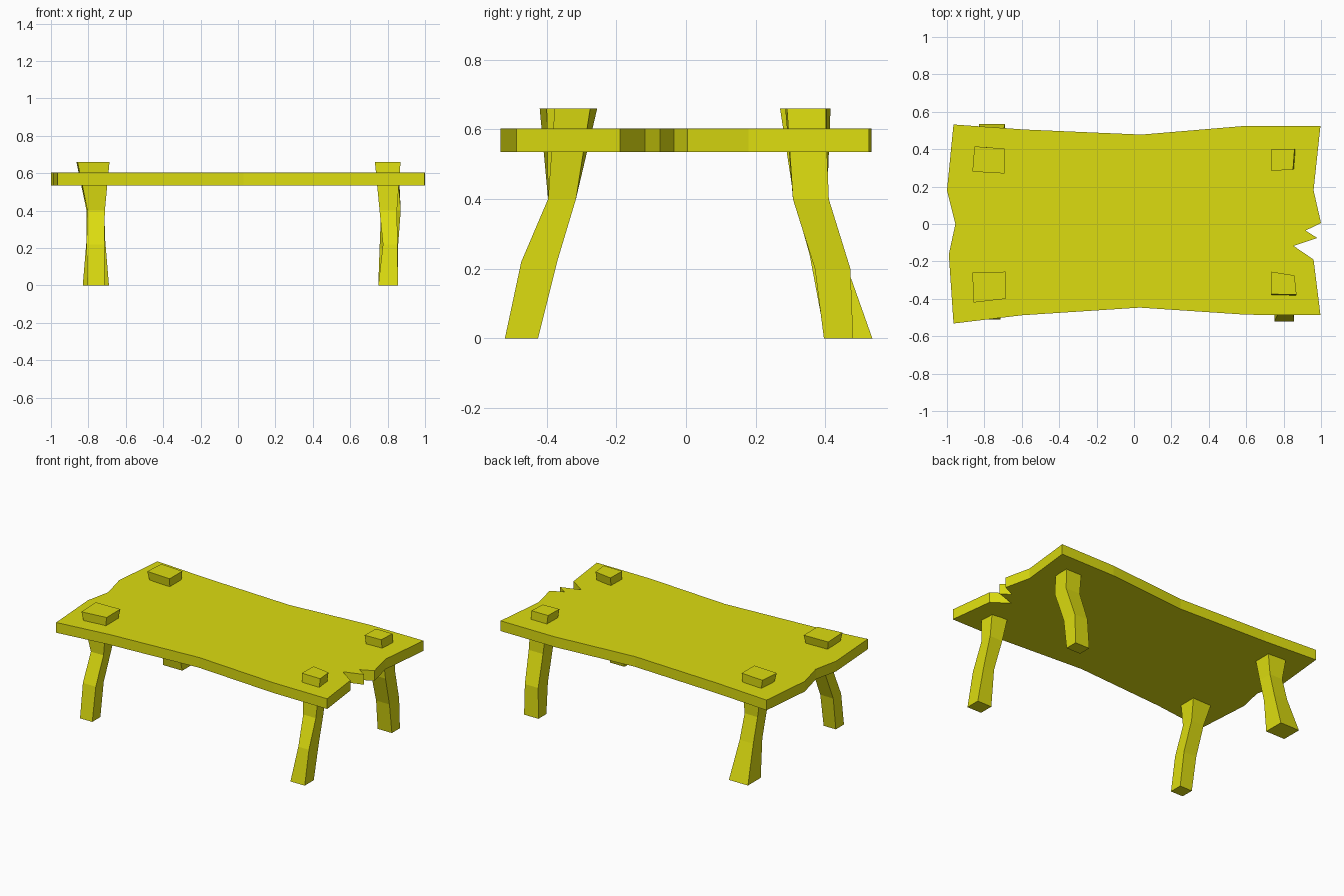
import bpy, bmesh

wood = bpy.data.materials.new("yellow wood")
wood.diffuse_color = (0.72, 0.72, 0.005, 1)


def loft(name, rings):
    """Skin a stack of equal-length point rings and cap both ends."""
    bm = bmesh.new()
    rows = [[bm.verts.new(p) for p in ring] for ring in rings]
    n = len(rows[0])
    for a, b in zip(rows, rows[1:]):
        for i in range(n):
            j = (i + 1) % n
            bm.faces.new((a[i], a[j], b[j], b[i]))
    bm.faces.new(rows[0][::-1])
    bm.faces.new(rows[-1])
    bmesh.ops.recalc_face_normals(bm, faces=bm.faces)
    mesh = bpy.data.meshes.new(name)
    bm.to_mesh(mesh)
    bm.free()
    mesh.materials.append(wood)
    obj = bpy.data.objects.new(name, mesh)
    bpy.context.collection.objects.link(obj)
    return obj


# Plank top with wavy sides and a splintered right end
outline = [(-0.965, -0.532), (-0.60, -0.488), (0.03, -0.447), (0.60, -0.485),
           (0.997, -0.487), (0.96, -0.19), (0.853, -0.117), (0.98, -0.075),
           (0.917, -0.035), (1.0, 0.005), (0.96, 0.18), (0.997, 0.525),
           (0.60, 0.525), (0.04, 0.478), (-0.585, 0.505), (-0.965, 0.532),
           (-1.0, 0.18), (-0.955, 0.0), (-0.99, -0.163)]
loft("table_top", [[(x, y, z) for x, y in outline] for z in (0.535, 0.603)])

# Crooked legs: lower rings as (z, x0, x1, y0, y1), then the peg corners on top
legs = {
    "front_left_leg": (
        [(0, -0.805, -0.715, -0.51, -0.425), (0.22, -0.81, -0.715, -0.473, -0.39),
         (0.40, -0.805, -0.712, -0.396, -0.316)],
        [(-0.858, -0.42), (-0.687, -0.40), (-0.687, -0.255), (-0.864, -0.26)]),
    "back_left_leg": (
        [(0, -0.83, -0.69, 0.40, 0.535), (0.24, -0.81, -0.71, 0.355, 0.45),
         (0.40, -0.81, -0.715, 0.31, 0.405)],
        [(-0.864, 0.28), (-0.692, 0.27), (-0.692, 0.403), (-0.853, 0.415)]),
    "front_right_leg": (
        [(0, 0.75, 0.855, -0.52, -0.425), (0.22, 0.775, 0.853, -0.473, -0.37),
         (0.40, 0.757, 0.85, -0.396, -0.316)],
        [(0.732, -0.375), (0.869, -0.377), (0.858, -0.275), (0.735, -0.255)]),
    "back_right_leg": (
        [(0, 0.75, 0.855, 0.396, 0.48), (0.20, 0.757, 0.855, 0.37, 0.472),
         (0.40, 0.765, 0.87, 0.307, 0.41)],
        [(0.732, 0.285), (0.85, 0.29), (0.858, 0.40), (0.735, 0.40)]),
}
for name, (lower, peg) in legs.items():
    rings = [[(x0, y0, z), (x1, y0, z), (x1, y1, z), (x0, y1, z)]
             for z, x0, x1, y0, y1 in lower]
    rings.append([(x, y, 0.66) for x, y in peg])
    loft(name, rings)
